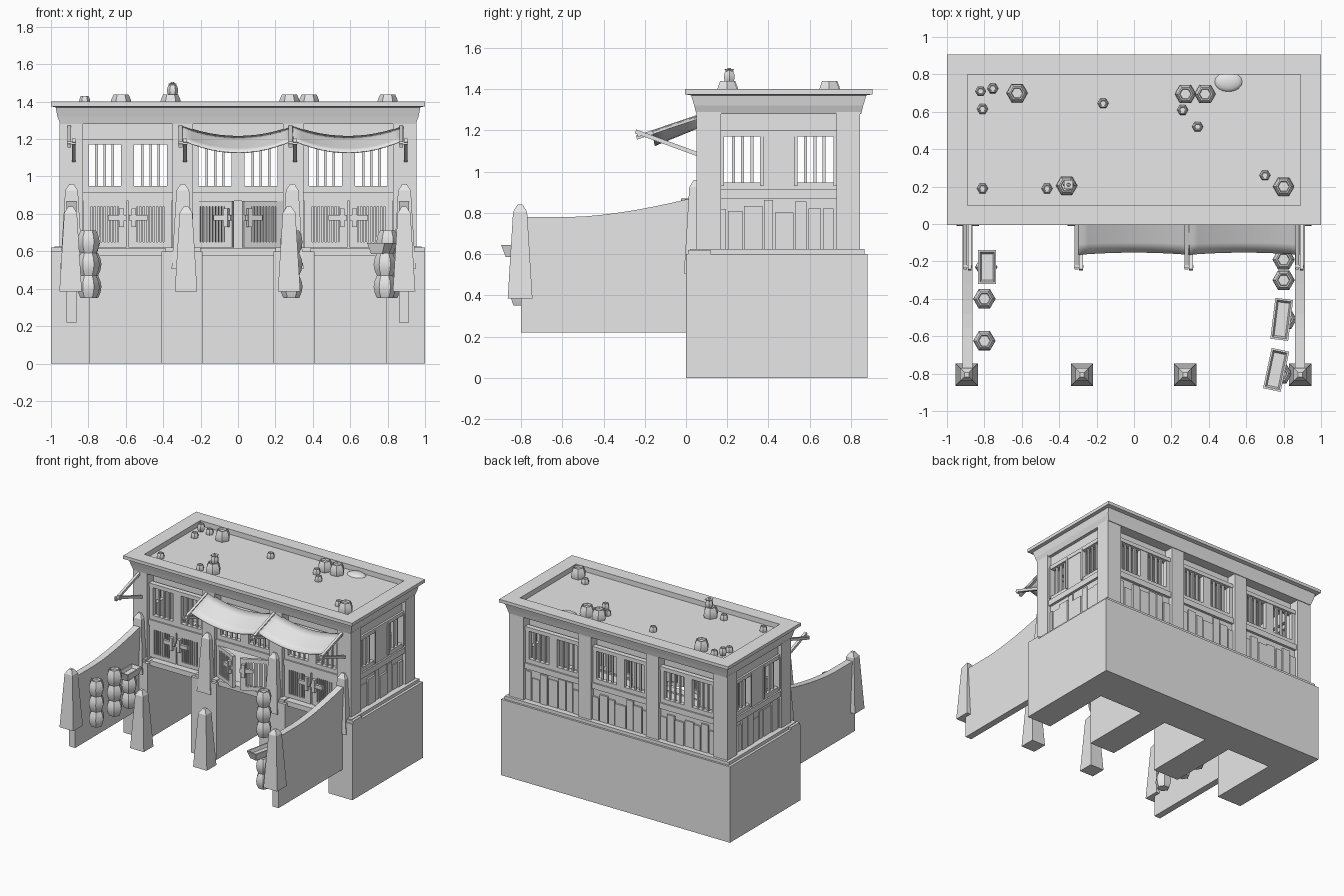
import bpy, bmesh, math, random
from mathutils import Matrix, Vector

random.seed(4)
cube = bpy.data.objects.get("Cube")
if cube:
    bpy.data.objects.remove(cube)

stone = bpy.data.materials.new("plain grey")
stone.use_nodes = True
stone.diffuse_color = (0.8, 0.8, 0.8, 1)
stone.node_tree.nodes["Principled BSDF"].inputs["Base Color"].default_value = (0.8, 0.8, 0.8, 1)
ID = Matrix.Identity(4)


def finish(name, bm, smooth=False):
    bmesh.ops.recalc_face_normals(bm, faces=bm.faces)
    mesh = bpy.data.meshes.new(name)
    bm.to_mesh(mesh)
    bm.free()
    mesh.materials.append(stone)
    ob = bpy.data.objects.new(name, mesh)
    bpy.context.collection.objects.link(ob)
    if smooth:
        bpy.context.view_layer.objects.active = ob
        ob.select_set(True)
        bpy.ops.object.shade_smooth_by_angle(angle=math.radians(35))
        ob.select_set(False)
    return ob


def loft(bm, rings, m=ID):
    """Skin a list of closed rings and cap both ends."""
    rows = [[bm.verts.new(m @ Vector(p)) for p in ring] for ring in rings]
    for a, b in zip(rows, rows[1:]):
        for i in range(len(a)):
            j = (i + 1) % len(a)
            bm.faces.new((a[i], a[j], b[j], b[i]))
    bm.faces.new(rows[0])
    bm.faces.new(rows[-1])


def tiers(bm, levels, m=ID):
    """Rectangular rings given as half width, half depth, height."""
    loft(bm, [[(-x, -y, z), (x, -y, z), (x, y, z), (-x, y, z)] for x, y, z in levels], m)


def box(bm, x0, x1, y0, y1, z0, z1, m=ID):
    move = Matrix.Translation(((x0 + x1) / 2, (y0 + y1) / 2, 0))
    hx, hy = (x1 - x0) / 2, (y1 - y0) / 2
    tiers(bm, [(hx, hy, z0), (hx, hy, z1)], m @ move)


def beam(bm, p, q, w):
    p, q = Vector(p), Vector(q)
    m = Matrix.Translation(p) @ (q - p).to_track_quat('Z', 'Y').to_matrix().to_4x4()
    tiers(bm, [(w, w, 0), (w, w, (q - p).length)], m)


def pot(bm, x, y, z, s=1.0):
    profile = [(.042, 0), (.055, .03), (.06, .06), (.055, .09), (.042, .12), (.034, .12), (.03, .105)]
    rings = [[(r * math.cos(i * math.pi / 3), r * math.sin(i * math.pi / 3), h) for i in range(6)]
             for r, h in profile]
    loft(bm, rings, Matrix.Translation((x, y, z)) @ Matrix.Scale(s, 4))


# Base with deep recesses under the three doorways
outline = [(1, .88), (-1, .88), (-1, 0)]
for a, b in ((-.79, -.41), (-.19, .19), (.41, .79)):
    outline += [(a, 0), (a, .57), (b, .57), (b, 0)]
outline.append((1, 0))
bm = bmesh.new()
loft(bm, [[(x, y, z) for x, y in outline] for z in (0, .6)])
finish("base", bm)

bm = bmesh.new()
box(bm, -.95, .95, .03, .85, .575, .605)
finish("floor", bm)

# Plinth strips and door sills
bm = bmesh.new()
box(bm, -.98, .98, .8, .865, .6, .625)
for s in (-1, 1):
    box(bm, *sorted((s * .86, s * .98)), .02, .8, .6, .625)
    box(bm, *sorted((s * .82, s * 1)), .01, .12, .6, .62)
    box(bm, *sorted((s * .2, s * .39)), .02, .14, .6, .62)
for c in (-.59, 0, .59):
    box(bm, c - .2, c + .2, .03, .1, .6, .615)
finish("plinth", bm)

# Posts
bm = bmesh.new()
for x0, x1 in ((-.955, -.83), (-.35, -.24), (.24, .35), (.83, .955)):
    box(bm, x0, x1, .05, .17, .6, 1.29)
    box(bm, x0, x1, .73, .845, .6, 1.29)
finish("posts", bm)

# Roof with flared cornice and sunken top
bm = bmesh.new()
tiers(bm, [(.95, .4, 1.28), (.965, .41, 1.32), (.975, .425, 1.37), (1, .455, 1.375), (1, .455, 1.4),
           (.89, .35, 1.4), (.89, .35, 1.36)], Matrix.Translation((0, .45, 0)))
finish("roof", bm)


def window_panel(bm, c, half, inner, outer, d, m):
    """Two barred windows between rails; d is the distance of the face from the centre."""
    f, b = -d, -d + .035
    box(bm, c - half, c + half, f - .005, b, 1.17, 1.2, m)
    box(bm, c - half, c + half, f - .012, b, .87, .915, m)
    box(bm, c - half, c + half, f, b, .915, .948, m)
    box(bm, c - half, c + half, f + .05, f + .075, 1.19, 1.285, m)
    box(bm, c - inner, c + inner, f, b, .948, 1.17, m)
    for s in (-1, 1):
        box(bm, *sorted((c + s * outer, c + s * half)), f, b, .948, 1.17, m)
        for k in (1, 2, 3):
            u = c + s * (inner + (outer - inner) * k / 4)
            box(bm, u - .007, u + .007, f + .01, f + .025, .948, 1.17, m)


def planks(bm, u0, u1, d, m):
    box(bm, u0, u1, -d + .008, -d + .035, .6, .87, m)
    u = u0
    while u < u1 - .03:
        w = min(random.uniform(.05, .1), u1 - u)
        box(bm, u, u + w - .008, -d - random.choice((0, .006)), -d + .01,
            .62, random.uniform(.8, .87), m)
        u += w


# Walls on all four sides
centre = Matrix.Translation((0, .45, 0))
turn = [centre @ Matrix.Rotation(i * math.pi / 2, 4, 'Z') for i in range(4)]
for name, i in (("front", 0), ("back", 2)):
    bm = bmesh.new()
    for c in (-.59, 0, .59):
        window_panel(bm, c, .245, .035, .21, .37, turn[i])
        if i == 2:
            planks(bm, c - .245, c + .245, .37, turn[i])
    finish(name + "_windows", bm)
for name, i in (("left", 1), ("right", 3)):
    bm = bmesh.new()
    window_panel(bm, 0, .38, .085, .265, .935, turn[i])
    planks(bm, -.3, .3, .935, turn[i])
    box(bm, -.38, .38, -.925, -.9, 1.19, 1.285, turn[i])
    # Raised frames round the side windows
    for s in (-1, 1):
        for u in (.075, .265):
            box(bm, *sorted((s * u, s * (u + .015))), -.945, -.93, .93, 1.185, turn[i])
    finish(name + "_windows", bm)

# Barred double doors, the middle pair standing ajar
bm = bmesh.new()
for c in (-.59, 0, .59):
    for s in (-1, 1):
        swing = 0 if c else s * math.radians(25)
        m = Matrix.Translation((c + s * .235, .085, 0)) @ Matrix.Rotation(swing, 4, 'Z')
        for a, b in ((0, .04), (.185, .23)):
            box(bm, *sorted((-s * a, -s * b)), -.012, .012, .62, .87, m)
        for z in (.62, .84):
            box(bm, *sorted((-s * .04, -s * .185)), -.01, .01, z, z + .03, m)
        for k in range(8):
            u = -s * (.05 + k * .018)
            box(bm, u - .005, u + .005, -.008, .004, .65, .84, m)
        # Latch fittings
        box(bm, *sorted((-s * .13, -s * .229)), -.03, -.012, .765, .795, m)
        box(bm, *sorted((-s * .19, -s * .215)), -.036, -.012, .73, .83, m)
finish("doors", bm)

# Tapered pillars, in front and against the base
bm = bmesh.new()
for y, z, xs in ((-.805, .385, (-.895, -.278, .273, .888)), (.05, .505, (-.89, -.295, .29, .89))):
    for x in xs:
        tiers(bm, [(.06, .06, z), (.034, .034, z + .42), (.012, .012, z + .455)],
              Matrix.Translation((x, y, 0)))
finish("pillars", bm)

# Yard walls with sweeping tops
top = [(-.8 + .08 * i, .78 + .085 * max(0, (i - 3) / 7) ** 1.6) for i in range(11)]
side = [(-.8, .22)] + top + [(.02, .865), (.02, .22)]
for name, c in (("left", .888), ("right", -.89)):
    bm = bmesh.new()
    loft(bm, [[(c + o, y, z) for y, z in side] for o in (-.026, .026)])
    finish(name + "_yard_wall", bm)

# Awning poles and braces
bm = bmesh.new()
for x in (-.89, -.295, .293, .885):
    beam(bm, (x - .012, -.24, 1.165), (x - .012, .07, 1.27), .01)
    beam(bm, (x + .012, -.245, 1.195), (x + .012, .07, 1.08), .01)
    beam(bm, (x - .025, -.228, 1.178), (x + .025, -.228, 1.178), .008)
finish("awning_poles", bm)

# Sagging cloth awnings
bm = bmesh.new()
for x0 in (-.295, .293):
    grid = []
    for i in range(13):
        t = i / 12
        sag = 4 * t * (1 - t)
        grid.append([bm.verts.new((x0 + t * .59, .06 - .225 * v + .012 * sag * v,
                                   1.272 - .075 * v - sag * (.055 + .012 * v)))
                     for v in (0, .25, .5, .75, 1)])
    for a, b in zip(grid, grid[1:]):
        for j in range(4):
            bm.faces.new((a[j], b[j], b[j + 1], a[j + 1]))
awning = finish("awnings", bm, True)
awning.modifiers.new("thickness", 'SOLIDIFY').thickness = .006

# Stacks of pots in the yard
bm = bmesh.new()
for x, y, n in ((-.8, -.4, 3), (-.8, -.625, 3), (.8, -.19, 3), (.8, -.3, 3), (.285, -.085, 3),
                (-.79, -.23, 2), (.81, -.51, 2), (.785, -.8, 2)):
    for k in range(n):
        pot(bm, x, y, .35 + k * .12)
finish("stacked_pots", bm, True)

# Troughs resting on the shorter stacks
bm = bmesh.new()
for x, y, length, a in ((-.785, -.23, .09, 0), (.79, -.51, .11, -7), (.76, -.78, .11, -12)):
    tiers(bm, [(.03, length - .02, .585), (.048, length, .645), (.038, length - .01, .645),
               (.03, length - .02, .62)],
          Matrix.Translation((x, y, 0)) @ Matrix.Rotation(math.radians(a), 4, 'Z'))
finish("troughs", bm)

# Pots scattered on the roof
bm = bmesh.new()
for x, y in ((-.625, .7), (.275, .695), (.38, .695), (.8, .2), (-.36, .205)):
    pot(bm, x, y, 1.325, .95)
for x, y, z in ((-.82, .71, 1.37), (-.755, .725, 1.34), (-.81, .615, 1.34), (-.81, .19, 1.34),
                (-.465, .19, 1.34), (-.165, .645, 1.34), (.26, .61, 1.34), (.34, .52, 1.34),
                (.7, .26, 1.34), (-.35, .21, 1.43)):
    pot(bm, x, y, z, .5)
pot(bm, -.35, .21, 1.48, .2)
tiers(bm, [(.014, .014, 1.485), (.024, .024, 1.498)], Matrix.Translation((-.35, .21, 0)))
finish("roof_pots", bm, True)

# Low mound on the roof
bm = bmesh.new()
bmesh.ops.create_uvsphere(bm, u_segments=16, v_segments=8, radius=1,
                          matrix=Matrix.Translation((.505, .76, 1.355)) @ Matrix.Diagonal((.077, .055, .025, 1)))
finish("roof_mound", bm, True)
